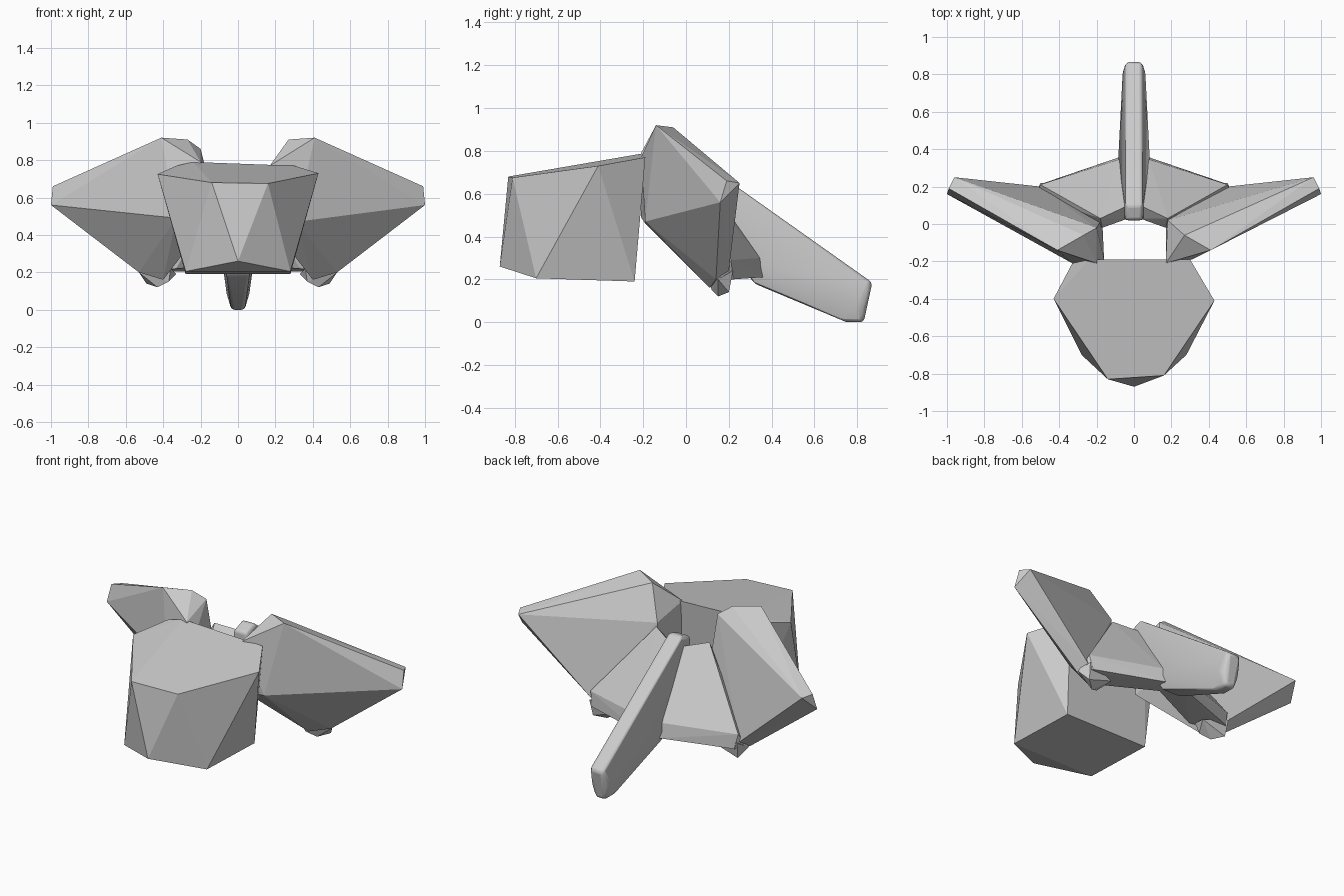
import bpy, bmesh, math


def hull(name, pts, bevel=0.0):
    """Faceted solid wrapped around a handful of corner points."""
    bm = bmesh.new()
    for p in pts:
        bm.verts.new(p)
    res = bmesh.ops.convex_hull(bm, input=bm.verts[:])
    junk = {g for g in res["geom_interior"] + res["geom_unused"]
            if isinstance(g, bmesh.types.BMVert) and g.is_valid}
    bmesh.ops.delete(bm, geom=list(junk), context='VERTS')
    bmesh.ops.dissolve_limit(bm, angle_limit=math.radians(1),
                             verts=bm.verts[:], edges=bm.edges[:])
    bmesh.ops.recalc_face_normals(bm, faces=bm.faces[:])
    me = bpy.data.meshes.new(name)
    bm.to_mesh(me)
    bm.free()
    ob = bpy.data.objects.new(name, me)
    bpy.context.collection.objects.link(ob)
    if bevel:
        mod = ob.modifiers.new("soft_edges", 'BEVEL')
        mod.width, mod.segments, mod.limit_method = bevel, 3, 'ANGLE'
        bpy.context.view_layer.objects.active = ob
        ob.select_set(True)
        bpy.ops.object.shade_smooth_by_angle(angle=math.radians(30))
        ob.select_set(False)
    return ob


def both(pts):
    """Points plus their mirror images across x = 0."""
    return pts + [(-x, y, z) for x, y, z in pts]


# Block-shaped body at the front, hexagonal top and pentagonal bottom
hull("vertebral_body",
     [(-0.33, -0.21, 0.77), (-0.24, -0.19, 0.79), (0.30, -0.19, 0.77),
      (0.43, -0.41, 0.73), (0.16, -0.81, 0.675), (-0.14, -0.83, 0.68),
      (-0.43, -0.40, 0.725), (0, -0.87, 0.26)]
     + both([(0.28, -0.70, 0.205), (0.28, -0.24, 0.19)]))

# Broad side wings, with slightly different inner corners left and right
wing = [(0.41, -0.14, 0.92), (0.27, -0.06, 0.91), (0.96, 0.25, 0.65),
        (0.99, 0.19, 0.66), (1.0, 0.16, 0.56), (0.17, -0.19, 0.46),
        (0.53, 0.14, 0.20), (0.40, 0.11, 0.16), (0.50, 0.20, 0.24),
        (0.17, 0.03, 0.50)]
extra = {1: [(0.17, -0.21, 0.77), (0.18, 0.02, 0.72), (0.31, -0.19, 0.47)],
         -1: [(0.20, -0.21, 0.79), (0.20, -0.02, 0.86), (0.33, -0.21, 0.49),
              (0.16, -0.19, 0.70)]}
for s, side in ((1, "right"), (-1, "left")):
    hull(f"transverse_wing_{side}",
         [(s * x, y, z) for x, y, z in wing + extra[s]])

    # Sloping rear plate running from the wing to the spine
    hull(f"rear_plate_{side}", [(s * x, y, z) for x, y, z in [
        (0.18, 0.03, 0.70), (0.17, -0.02, 0.63), (0.03, 0.10, 0.66),
        (0.03, 0.03, 0.60), (0.20, 0.02, 0.45), (0.53, 0.15, 0.20),
        (0.50, 0.21, 0.29), (0.48, 0.22, 0.20), (0.08, 0.345, 0.30),
        (0.07, 0.36, 0.21), (0.0, 0.34, 0.22), (0.0, 0.22, 0.24),
        (0.33, 0.08, 0.22)]])

    # Small lower joint tip
    hull(f"lower_joint_{side}", [(s * x, y, z) for x, y, z in [
        (0.43, 0.15, 0.12), (0.37, 0.12, 0.15), (0.49, 0.20, 0.14),
        (0.53, 0.15, 0.20), (0.50, 0.22, 0.24), (0.33, 0.20, 0.19),
        (0.36, 0.10, 0.22)]])

# Long rear spine sloping down, flat ridge on top and rounded edges
hull("spinous_process",
     both([(0.045, 0.02, 0.70), (0.045, 0.10, 0.73), (0.05, 0.02, 0.60),
           (0.085, 0.33, 0.26), (0.06, 0.32, 0.18), (0.06, 0.82, 0.08),
           (0.045, 0.87, 0.185), (0.035, 0.83, 0.0), (0.035, 0.75, 0.0)]),
     bevel=0.025)
